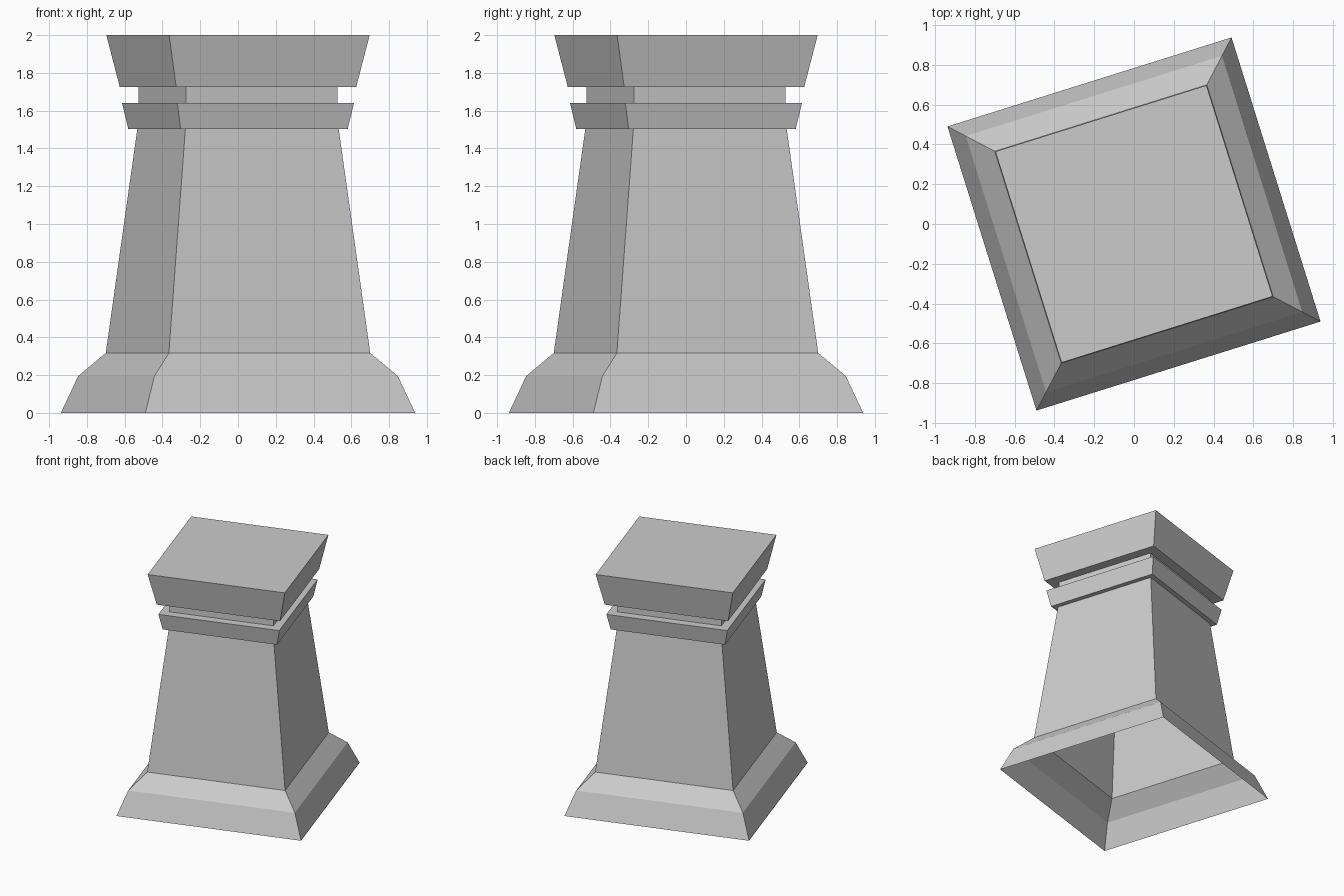
import bpy
import bmesh
from math import cos, sin, radians

if "Cube" in bpy.data.objects:
    bpy.data.objects.remove(bpy.data.objects["Cube"], do_unlink=True)

TURN = radians(62.4)      # direction of the first corner
SPREAD = 1 / sin(TURN)    # half width across the view -> corner radius

stone = bpy.data.materials.new("grey_stone")
stone.use_nodes = True
colour = (0.6, 0.6, 0.6, 1)
stone.diffuse_color = colour
stone.node_tree.nodes["Principled BSDF"].inputs["Base Color"].default_value = colour


def square_tier(name, profile, capped=False):
    """Loft square rings through (half width, height) pairs, open at the bottom."""
    bm = bmesh.new()
    rings = []
    for half, z in profile:
        r = half * SPREAD
        angles = [TURN + radians(90 * i) for i in range(4)]
        rings.append([bm.verts.new((r * cos(a), r * sin(a), z)) for a in angles])
    for low, high in zip(rings, rings[1:]):
        for i in range(4):
            j = (i + 1) % 4
            bm.faces.new((low[i], low[j], high[j], high[i]))
    if capped:
        bm.faces.new(rings[-1])
    mesh = bpy.data.meshes.new(name)
    bm.to_mesh(mesh)
    bm.free()
    mesh.materials.append(stone)
    obj = bpy.data.objects.new(name, mesh)
    bpy.context.collection.objects.link(obj)
    return obj


# Hollow flared foot and tapering shaft
square_tier("base", [(0.938, 0), (0.846, 0.195), (0.7, 0.317)])
square_tier("shaft", [(0.7, 0.317), (0.533, 1.504)])

# Collar with its ledges, then the recessed neck
square_tier("collar", [(0.533, 1.504), (0.581, 1.504), (0.614, 1.64), (0.527, 1.64)])
square_tier("neck", [(0.527, 1.64), (0.527, 1.726)])

# Flared cap with an overhang and a flat top
square_tier("cap", [(0.527, 1.726), (0.626, 1.726), (0.697, 2)], capped=True)
